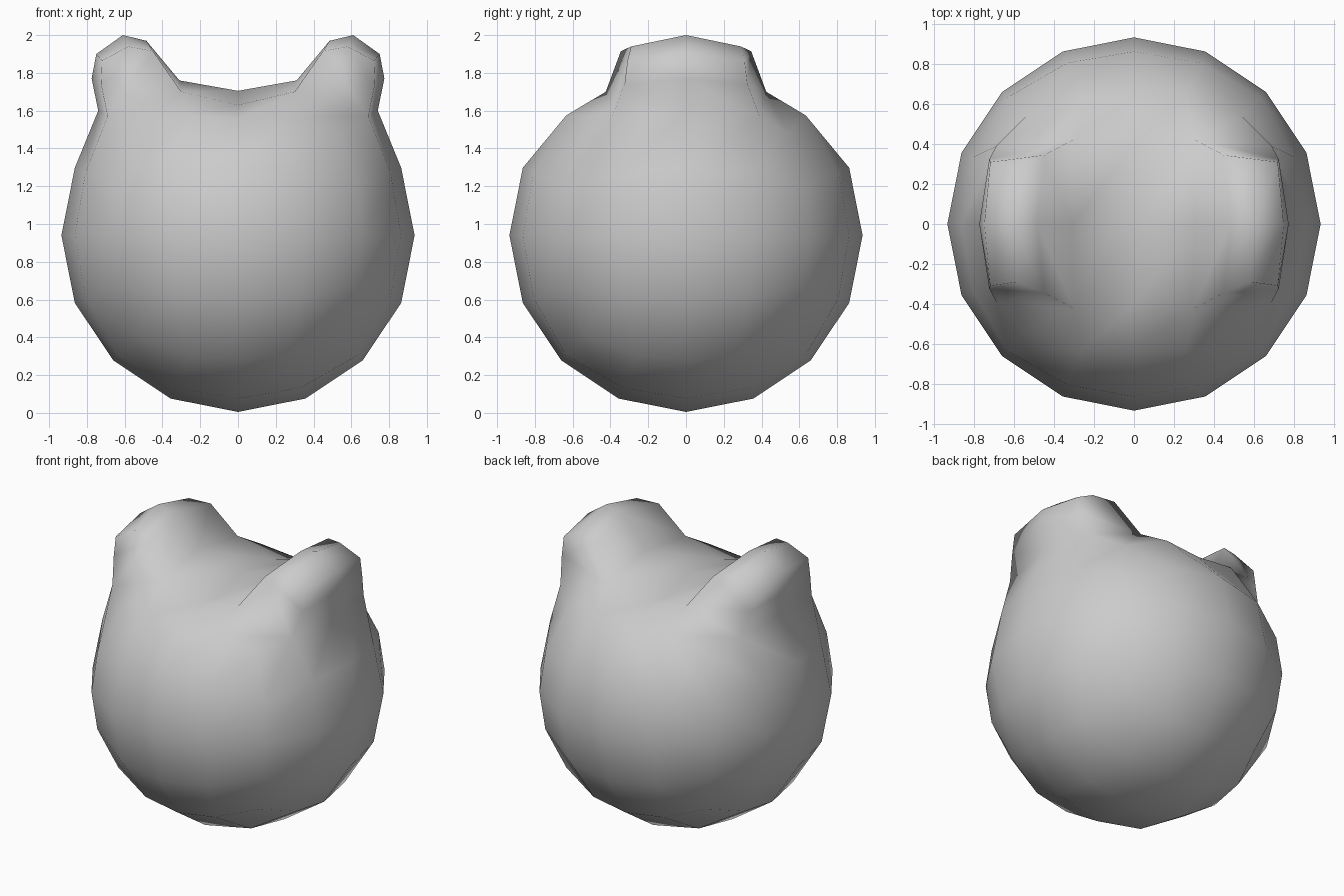
import bpy, bmesh
from math import tan, pi
from mathutils import Vector

if "Cube" in bpy.data.objects:
    bpy.data.objects.remove(bpy.data.objects["Cube"])

R, CZ = 0.935, 0.94
bm = bmesh.new()
verts = {}

# Sculpted top of the ball: grid key (|i|, |j|, 2) -> position
top = {
    (0, 0, 2): (0, 0, 1.705), (0, 1, 2): (0, 0.40, 1.63), (0, 2, 2): (0, 0.63, 1.555),
    (1, 0, 2): (0.31, 0, 1.76), (1, 1, 2): (0.30, 0.425, 1.70),
    (2, 0, 2): (0.74, 0, 1.60), (2, 1, 2): (0.69, 0.39, 1.57),
}


def sgn(a):
    return (a > 0) - (a < 0)


def vert(key):
    """Shared vertex of the 4 x 4 per side cube-sphere."""
    if key not in verts:
        i, j, k = key
        pos = top.get((abs(i), abs(j), k))
        if pos:
            p = Vector((pos[0] * sgn(i), pos[1] * sgn(j), pos[2]))
        else:
            p = Vector([tan(a * pi / 8) for a in key]).normalized() * R
            p.z += CZ
        verts[key] = bm.verts.new(p)
    return verts[key]


# Ball made of six gridded sides, leaving two openings for the ears
for axis in range(3):
    for side in (-2, 2):
        for a in range(-2, 2):
            for b in range(-2, 2):
                if axis == 2 and side == 2 and a in (-2, 1) and b in (-1, 0):
                    continue
                quad = []
                for u, v in ((a, b), (a + 1, b), (a + 1, b + 1), (a, b + 1)):
                    key = [u, v]
                    key.insert(axis, side)
                    quad.append(vert(tuple(key)))
                bm.faces.new(quad)

# Ears: two rings stepped up from each opening, then capped
# each ring: inner mid, inner end, outer end, outer mid
rings = [
    [(0.485, 0, 1.97), (0.45, 0.345, 1.915), (0.725, 0.325, 1.74), (0.775, 0, 1.77)],
    [(0.61, 0, 2.0), (0.58, 0.29, 1.94), (0.72, 0.31, 1.865), (0.75, 0, 1.90)],
]
for s in (-1, 1):
    loop = [vert((s * i, j, 2)) for i, j in
            ((1, -1), (1, 0), (1, 1), (2, 1), (2, 0), (2, -1))]
    for im, ie, oe, om in rings:
        pts = [(ie, -1), (im, 1), (ie, 1), (oe, 1), (om, 1), (oe, -1)]
        new = [bm.verts.new((p[0] * s, p[1] * f, p[2])) for p, f in pts]
        for n in range(6):
            m = (n + 1) % 6
            bm.faces.new((loop[n], loop[m], new[m], new[n]))
        loop = new
    bm.faces.new((loop[0], loop[1], loop[4], loop[5]))
    bm.faces.new((loop[1], loop[2], loop[3], loop[4]))

bmesh.ops.recalc_face_normals(bm, faces=bm.faces)
for f in bm.faces:
    f.smooth = True
mesh = bpy.data.meshes.new("eared_head")
bm.to_mesh(mesh)
bm.free()
head = bpy.data.objects.new("eared_head", mesh)
bpy.context.collection.objects.link(head)
